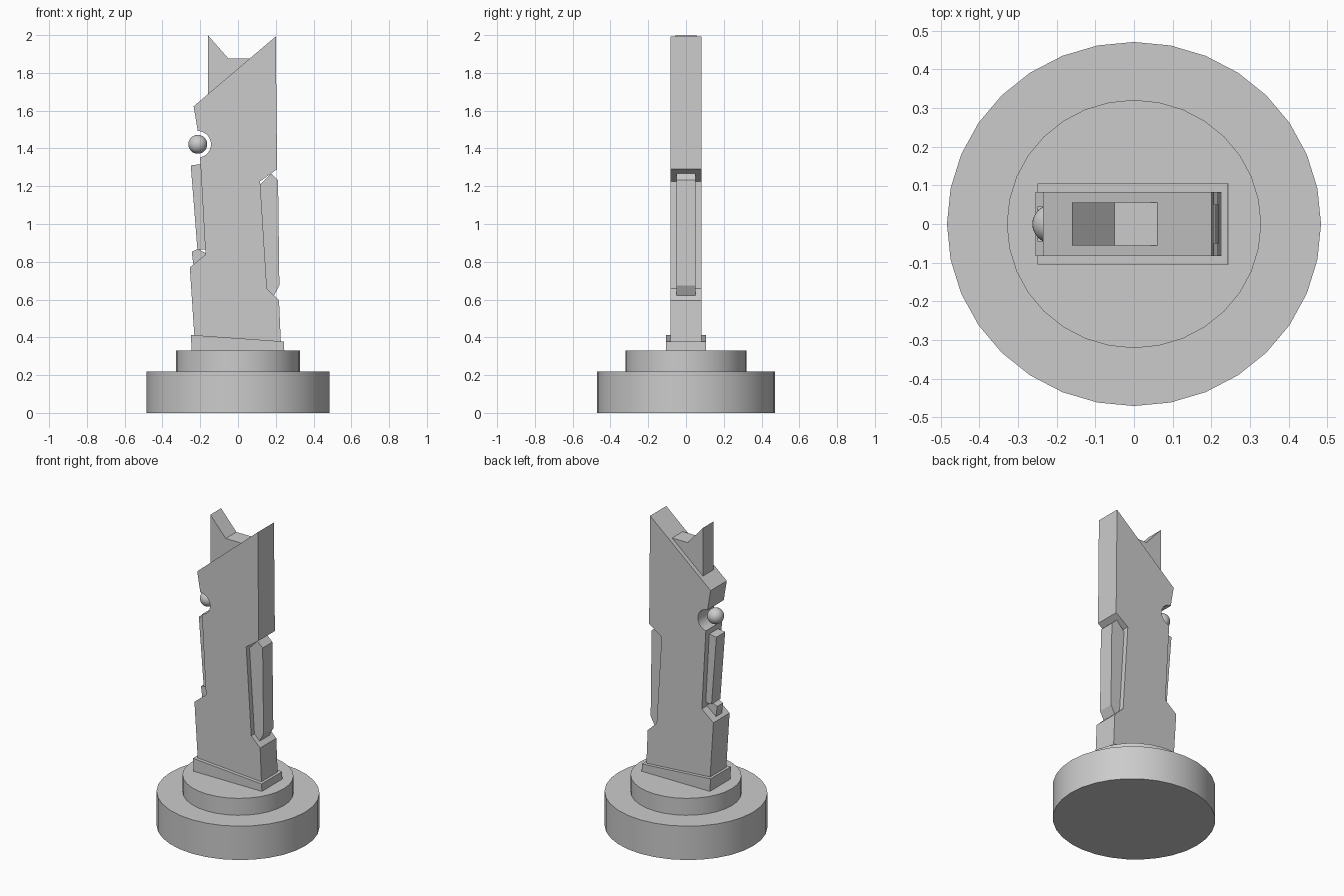
import bpy, bmesh
from math import cos, sin, radians

if "Cube" in bpy.data.objects:
    bpy.data.objects.remove(bpy.data.objects["Cube"])


def slab(name, outline, half_y):
    """Extrude an (x, z) outline along y, centred on y = 0."""
    bm = bmesh.new()
    face = bm.faces.new([bm.verts.new((x, -half_y, z)) for x, z in outline])
    ext = bmesh.ops.extrude_face_region(bm, geom=[face])
    new = [g for g in ext["geom"] if isinstance(g, bmesh.types.BMVert)]
    bmesh.ops.translate(bm, verts=new, vec=(0, 2 * half_y, 0))
    bmesh.ops.recalc_face_normals(bm, faces=bm.faces)
    mesh = bpy.data.meshes.new(name)
    bm.to_mesh(mesh)
    bm.free()
    obj = bpy.data.objects.new(name, mesh)
    bpy.context.collection.objects.link(obj)
    return obj


def smooth(obj):
    bpy.ops.object.select_all(action='DESELECT')
    obj.select_set(True)
    bpy.context.view_layer.objects.active = obj
    bpy.ops.object.shade_smooth_by_angle(angle=radians(30))


def disc(name, rx, ry, z0, z1):
    bpy.ops.mesh.primitive_cylinder_add(vertices=32, radius=1, depth=1,
                                        location=(0, 0, (z0 + z1) / 2))
    obj = bpy.context.object
    obj.name = name
    obj.scale = (rx, ry, z1 - z0)
    bpy.ops.object.transform_apply(location=False, rotation=False, scale=True)
    smooth(obj)


# Stepped round base
disc("base_lower", 0.484, 0.471, 0, 0.22)
disc("base_upper", 0.329, 0.321, 0.22, 0.33)

# Sloped plinth under the blade
slab("plinth", [(-0.245, 0.33), (0.245, 0.33), (0.243, 0.378), (-0.25, 0.413)], 0.105)

# Main blade with side recesses and a round notch for the ball
cx, cz, r = -0.213, 1.422, 0.07
notch = [(cx + r * cos(radians(a)), cz + r * sin(radians(a)))
         for a in range(-80, 93, 10)]
blade = slab("blade", [(-0.23, 0.39), (-0.255, 0.77), (-0.172, 0.838), (-0.2, 1.34)]
             + notch
             + [(-0.235, 1.623), (0.2, 1.993), (0.207, 1.29), (0.117, 1.226),
                (0.153, 0.658), (0.217, 0.596), (0.227, 0.37)], 0.083)
smooth(blade)

# Forked tip
slab("forked_tip", [(-0.16, 1.64), (-0.16, 2.0), (-0.05, 1.875), (0.063, 1.875),
                    (0.063, 1.64)], 0.055)

# Inset strips in the side recesses
slab("right_strip", [(0.10, 1.19), (0.175, 1.267), (0.212, 1.232), (0.219, 0.675),
                     (0.19, 0.62), (0.14, 0.66)], 0.05)
slab("left_strip", [(-0.25, 1.31), (-0.19, 1.318), (-0.16, 0.865), (-0.215, 0.865)], 0.045)
slab("left_stop", [(-0.245, 0.853), (-0.213, 0.868), (-0.16, 0.84), (-0.2, 0.77),
                   (-0.235, 0.775)], 0.03)

# Ball resting in the notch
bpy.ops.mesh.primitive_uv_sphere_add(segments=32, ring_count=16, radius=0.05,
                                     location=(cx, 0, cz))
bpy.context.object.name = "ball"
bpy.ops.object.shade_smooth()
